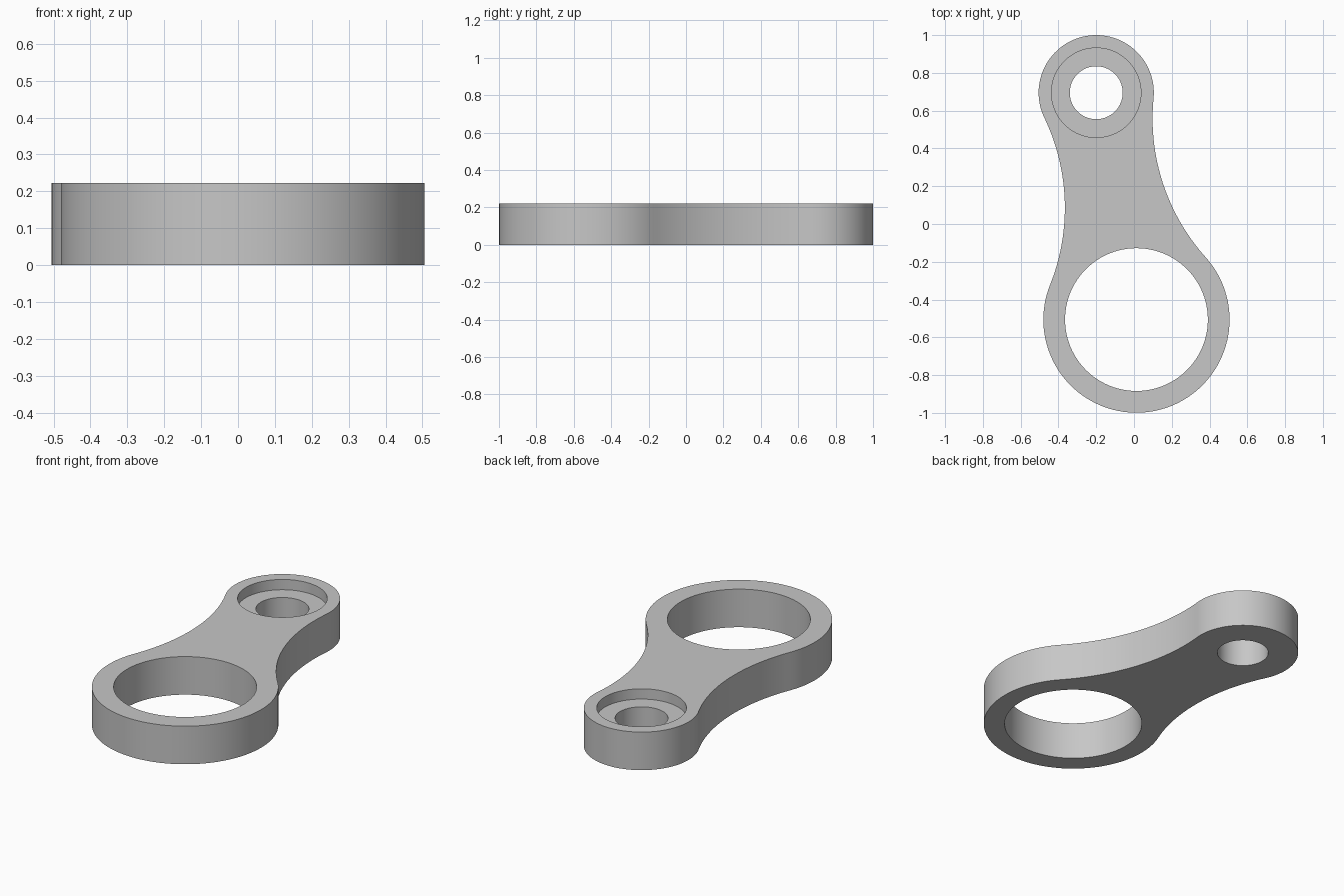
import bpy
import bmesh
import math
from mathutils import Vector

default_cube = bpy.data.objects.get("Cube")
if default_cube:
    bpy.data.objects.remove(default_cube, do_unlink=True)

HEIGHT = 0.222
BORE_DEPTH = 0.06
SMALL, SMALL_R = Vector((-0.2, 0.695)), 0.305
BIG, BIG_R = Vector((0.013, -0.506)), 0.493
WAIST_R = 1.1


def waist_centre(side):
    """Centre of the fillet circle that touches both round ends."""
    axis = BIG - SMALL
    d = axis.length
    axis.normalize()
    d1, d2 = SMALL_R + WAIST_R, BIG_R + WAIST_R
    a = (d1 * d1 - d2 * d2 + d * d) / (2 * d)
    h = math.sqrt(d1 * d1 - a * a)
    return SMALL + axis * a + Vector((-axis.y, axis.x)) * h * side


def arc(centre, radius, start, end, turn, steps):
    """Points from start up to, not including, end; turn is 1 for anticlockwise."""
    a0 = math.atan2(*(start - centre).yx)
    a1 = math.atan2(*(end - centre).yx)
    sweep = turn * ((turn * (a1 - a0)) % math.tau)
    angles = [a0 + sweep * i / steps for i in range(steps)]
    return [centre + radius * Vector((math.cos(a), math.sin(a))) for a in angles]


def prism(name, outline, bottom, top):
    bm = bmesh.new()
    face = bm.faces.new([bm.verts.new((p.x, p.y, bottom)) for p in outline])
    new = bmesh.ops.extrude_face_region(bm, geom=[face])["geom"]
    verts = [g for g in new if isinstance(g, bmesh.types.BMVert)]
    bmesh.ops.translate(bm, verts=verts, vec=(0, 0, top - bottom))
    bmesh.ops.recalc_face_normals(bm, faces=bm.faces)
    mesh = bpy.data.meshes.new(name)
    bm.to_mesh(mesh)
    bm.free()
    obj = bpy.data.objects.new(name, mesh)
    bpy.context.collection.objects.link(obj)
    return obj


def circle(centre, radius, steps=96):
    angles = [math.tau * i / steps for i in range(steps)]
    return [centre + radius * Vector((math.cos(a), math.sin(a))) for a in angles]


# Link plate: two round ends joined by concave sides
right, left = waist_centre(1), waist_centre(-1)
if right.x < left.x:
    right, left = left, right
touch = lambda c, r, w: c + (w - c).normalized() * r
small_right, small_left = (touch(SMALL, SMALL_R, w) for w in (right, left))
big_right, big_left = (touch(BIG, BIG_R, w) for w in (right, left))
outline = (arc(SMALL, SMALL_R, small_right, small_left, 1, 64)
           + arc(left, WAIST_R, small_left, big_left, -1, 32)
           + arc(BIG, BIG_R, big_left, big_right, 1, 80)
           + arc(right, WAIST_R, big_right, small_right, -1, 32))
plate = prism("link_plate", outline, 0, HEIGHT)

# Large hole, bolt hole and its counterbore
cutters = [
    prism("large_hole_cutter", circle(BIG, 0.378), -0.1, HEIGHT + 0.1),
    prism("bolt_hole_cutter", circle(SMALL, 0.14), -0.1, HEIGHT + 0.1),
    prism("counterbore_cutter", circle(SMALL, 0.237), HEIGHT - BORE_DEPTH, HEIGHT + 0.1),
]
bpy.ops.object.select_all(action="DESELECT")
bpy.context.view_layer.objects.active = plate
plate.select_set(True)
for cutter in cutters:
    cutter.hide_render = True
    mod = plate.modifiers.new(cutter.name, "BOOLEAN")
    mod.operation = "DIFFERENCE"
    mod.solver = "EXACT"
    mod.object = cutter
    bpy.ops.object.modifier_apply(modifier=mod.name)
    bpy.data.objects.remove(cutter, do_unlink=True)

# Plain grey metal
grey = bpy.data.materials.new("plain_grey")
grey.use_nodes = True
colour = (0.57, 0.57, 0.57, 1)
grey.diffuse_color = colour
grey.node_tree.nodes["Principled BSDF"].inputs["Base Color"].default_value = colour
plate.data.materials.clear()
plate.data.materials.append(grey)

bpy.ops.object.shade_smooth_by_angle(angle=math.radians(30))
